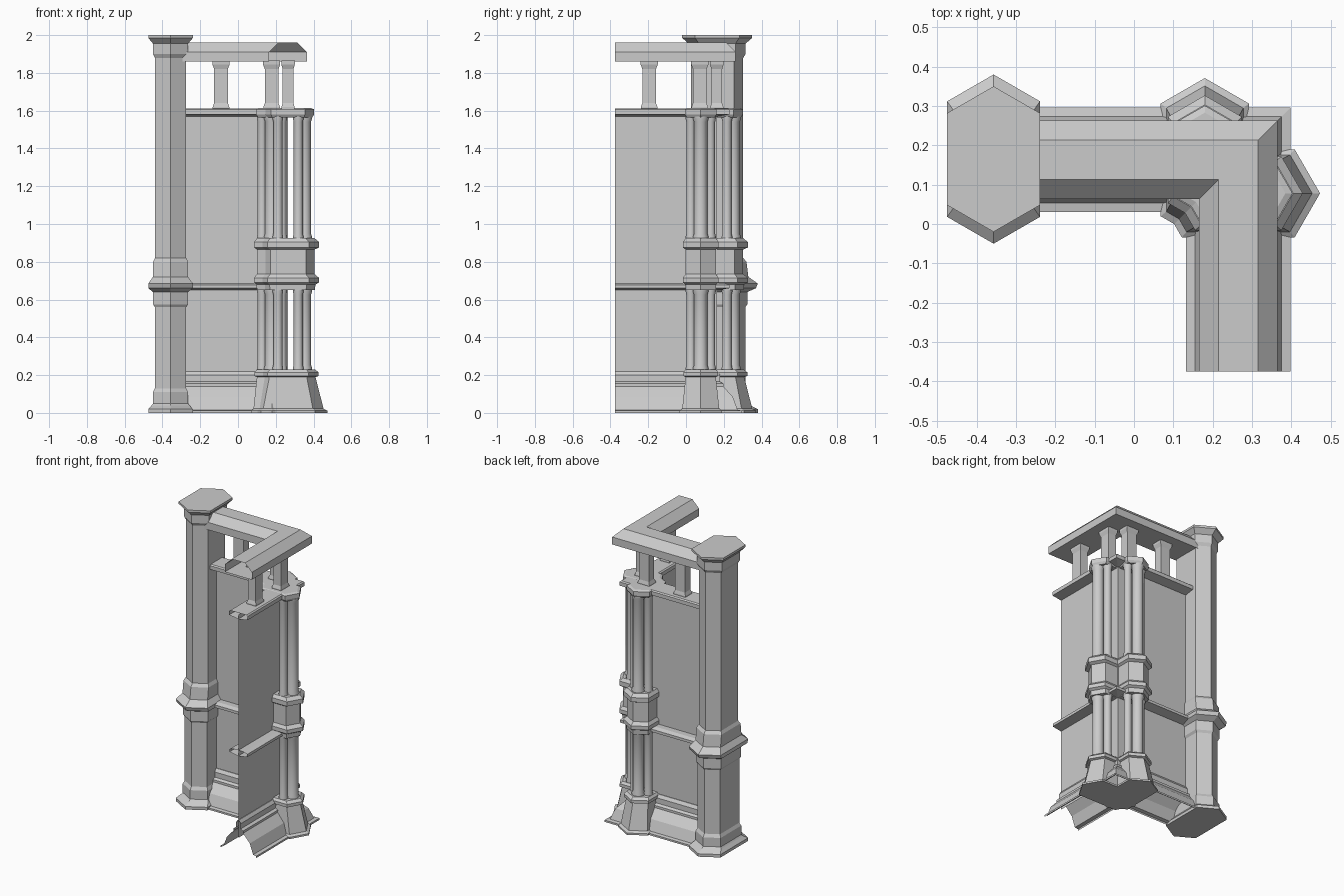
import bpy, bmesh, math
from mathutils import Vector

if "Cube" in bpy.data.objects:
    bpy.data.objects.remove(bpy.data.objects["Cube"], do_unlink=True)

stone = bpy.data.materials.new("grey stone")
stone.use_nodes = True
GREY = (0.6, 0.6, 0.6, 1)
stone.diffuse_color = GREY
stone.node_tree.nodes["Principled BSDF"].inputs["Base Color"].default_value = GREY

WALL_X, WALL_Y, FRONT = 0.265, 0.163, -0.375
PATH_START = -0.33


def finish(name, bm, smooth=False):
    bmesh.ops.recalc_face_normals(bm, faces=bm.faces)
    mesh = bpy.data.meshes.new(name)
    bm.to_mesh(mesh)
    bm.free()
    mesh.materials.append(stone)
    obj = bpy.data.objects.new(name, mesh)
    bpy.context.collection.objects.link(obj)
    if smooth:
        bpy.ops.object.select_all(action='DESELECT')
        obj.select_set(True)
        bpy.context.view_layer.objects.active = obj
        bpy.ops.object.shade_smooth_by_angle(angle=math.radians(50))
    return obj


def loft(bm, rings):
    """Skin a stack of equal rings and close both ends."""
    loops = [[bm.verts.new(p) for p in ring] for ring in rings]
    n = len(loops[0])
    for a, b in zip(loops, loops[1:]):
        for i in range(n):
            j = (i + 1) % n
            bm.faces.new((a[i], a[j], b[j], b[i]))
    bm.faces.new(loops[0][::-1])
    bm.faces.new(loops[-1])


def hex_ring(centre, half, apex, z, along_x):
    """Stretched hexagon pointing along y, or along x."""
    c = apex - 0.577 * half
    pts = [(half, c), (0, apex), (-half, c), (-half, -c), (0, -apex), (half, -c)]
    if along_x:
        pts = [(v, -u) for u, v in pts]
    return [(centre[0] + u, centre[1] + v, z) for u, v in pts]


def hex_stack(name, centre, rows, along_x=False):
    bm = bmesh.new()
    loft(bm, [hex_ring(centre, h, a, z, along_x) for h, a, z in rows])
    return finish(name, bm)


def wall_sweep(name, profile, closed=False):
    """Sweep an (offset, height) profile round the mitred corner, ends open."""
    bm = bmesh.new()
    stations = []
    for end in range(3):
        row = []
        for o, z in profile:
            x = PATH_START if end == 0 else WALL_X + o
            y = FRONT if end == 2 else WALL_Y + o
            row.append(bm.verts.new((x, y, z)))
        stations.append(row)
    count = len(profile)
    for a, b in zip(stations, stations[1:]):
        for i in range(count if closed else count - 1):
            j = (i + 1) % count
            bm.faces.new((a[i], a[j], b[j], b[i]))
    return finish(name, bm)


def both_sides(half):
    return half + [(-o, z) for o, z in reversed(half)]


# Thin wall panels and their mouldings
wall_sweep("wall_panel", [(0, 0.1), (0, 1.6)])
wall_sweep("wall_base", both_sides([
    (0.133, 0), (0.133, 0.012), (0.11, 0.016), (0.085, 0.085), (0.035, 0.14),
    (0.035, 0.155), (0.018, 0.165), (0.018, 0.2), (0.004, 0.22)]))
wall_sweep("wall_middle_band", both_sides([
    (0.004, 0.65), (0.066, 0.66), (0.066, 0.678), (0.04, 0.688)]), True)
wall_sweep("wall_cap", both_sides([
    (0.004, 1.57), (0.068, 1.58), (0.068, 1.605), (0.06, 1.612)]), True)
wall_sweep("top_rail", both_sides([
    (0.1, 1.86), (0.1, 1.91), (0.05, 1.96)]), True)

# Tall end pillar
hex_stack("end_pillar", (-0.357, 0.165), [
    (0.118, 0.215, 0), (0.118, 0.215, 0.02), (0.1, 0.175, 0.04),
    (0.093, 0.163, 0.05), (0.093, 0.163, 0.11), (0.083, 0.15, 0.13),
    (0.083, 0.15, 0.56), (0.093, 0.16, 0.575), (0.093, 0.16, 0.64),
    (0.118, 0.205, 0.66), (0.118, 0.215, 0.685), (0.093, 0.165, 0.72),
    (0.093, 0.155, 0.8), (0.083, 0.138, 0.82), (0.083, 0.138, 1.88),
    (0.093, 0.15, 1.9), (0.093, 0.15, 1.955), (0.118, 0.185, 1.985),
    (0.118, 0.185, 2.0)])


def shaft(bm, x, y, r, low, high):
    """Round shaft with flared ends."""
    rows = [(1.18, low), (1.18, low + 0.012), (1, low + 0.03),
            (1, high - 0.03), (1.18, high - 0.012), (1.18, high)]
    sides = 12
    loft(bm, [[(x + r * k * math.cos(math.tau * i / sides),
                y + r * k * math.sin(math.tau * i / sides), z)
               for i in range(sides)] for k, z in rows])


# Two clustered columns next to the corner, one in each wall
CLUSTERS = {"back": ((0.18, WALL_Y), False), "side": ((WALL_X, 0.078), True)}
for label, (centre, along_x) in CLUSTERS.items():
    def block(part, rows):
        hex_stack(f"{label}_column_{part}", centre, rows, along_x)

    block("foot", [
        (0.112, 0.208, 0), (0.112, 0.208, 0.012), (0.098, 0.188, 0.022),
        (0.08, 0.145, 0.19), (0.092, 0.162, 0.195), (0.092, 0.162, 0.215),
        (0.08, 0.142, 0.23)])
    block("middle_block", [
        (0.08, 0.142, 0.65), (0.082, 0.145, 0.68), (0.094, 0.164, 0.69),
        (0.094, 0.164, 0.715), (0.08, 0.14, 0.735), (0.08, 0.14, 0.865),
        (0.094, 0.164, 0.875), (0.094, 0.164, 0.905), (0.08, 0.14, 0.925)])
    block("capital", [
        (0.074, 0.128, 1.565), (0.084, 0.138, 1.58), (0.084, 0.138, 1.607),
        (0.072, 0.12, 1.614)])

    bm = bmesh.new()
    for low, high in ((0.225, 0.655), (0.92, 1.57)):
        for sign in (-1, 1):
            for side, out, r in ((0, 0.086, 0.035), (-0.052, 0.054, 0.024),
                                 (0.052, 0.054, 0.024)):
                u, v = (sign * out, side) if along_x else (side, sign * out)
                shaft(bm, centre[0] + u, centre[1] + v, r, low, high)
    finish(f"{label}_column_shafts", bm, True)


# Short posts carrying the rail
def post(name, x, y, along_x):
    bm = bmesh.new()
    rings = []
    for k, z in ((1.15, 1.605), (1.15, 1.62), (0.95, 1.64), (0.95, 1.82),
                 (1.2, 1.845), (1.2, 1.865)):
        a, b = 0.038 * k, 0.03 * k
        if not along_x:
            a, b = b, a
        rings.append([(x + a, y + b, z), (x - a, y + b, z),
                      (x - a, y - b, z), (x + a, y - b, z)])
    loft(bm, rings)
    finish(name, bm)


post("back_wall_post", -0.09, WALL_Y, True)
post("back_corner_post", 0.178, WALL_Y, True)
post("side_corner_post", WALL_X, 0.073, False)
post("side_wall_post", WALL_X, -0.195, False)
